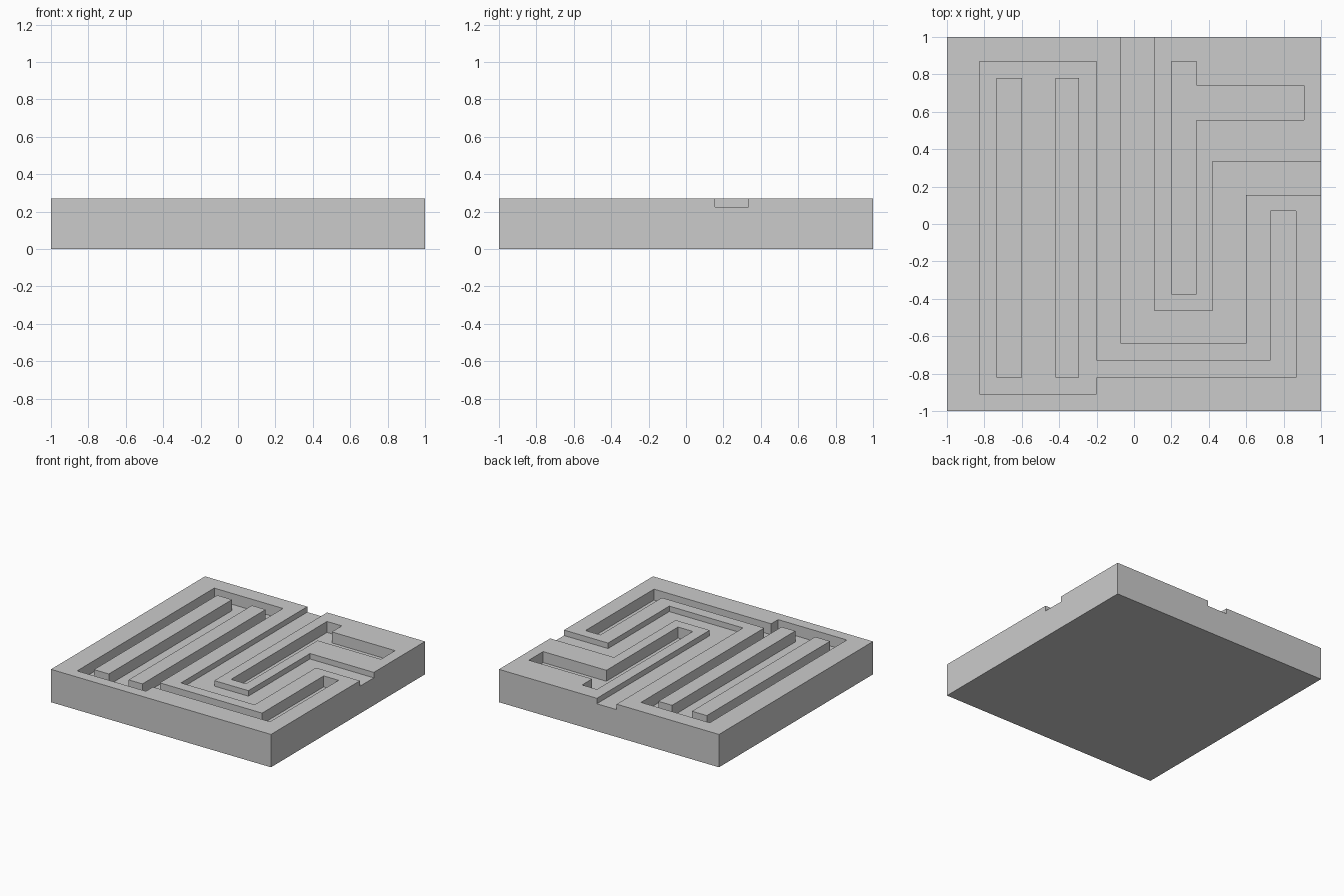
import bpy, bmesh

if "Cube" in bpy.data.objects:
    bpy.data.objects.remove(bpy.data.objects["Cube"])

TOP = 0.27      # plate thickness
SHALLOW = 0.045 # open channel depth
DEEP = 0.09     # pocket depth


def prism(name, points, z0, z1):
    bm = bmesh.new()
    face = bm.faces.new([bm.verts.new((x, y, z0)) for x, y in points])
    ext = bmesh.ops.extrude_face_region(bm, geom=[face])
    verts = [g for g in ext["geom"] if isinstance(g, bmesh.types.BMVert)]
    bmesh.ops.translate(bm, verts=verts, vec=(0, 0, z1 - z0))
    bmesh.ops.recalc_face_normals(bm, faces=bm.faces)
    mesh = bpy.data.meshes.new(name)
    bm.to_mesh(mesh)
    bm.free()
    obj = bpy.data.objects.new(name, mesh)
    bpy.context.collection.objects.link(obj)
    return obj


def rect(x0, y0, x1, y1):
    return [(x0, y0), (x1, y0), (x1, y1), (x0, y1)]


def cut(target, cutter):
    cutter.hide_render = True
    mod = target.modifiers.new("cut", 'BOOLEAN')
    mod.operation = 'DIFFERENCE'
    mod.solver = 'EXACT'
    mod.object = cutter
    bpy.context.view_layer.objects.active = target
    bpy.ops.object.modifier_apply(modifier=mod.name)
    bpy.data.objects.remove(cutter, do_unlink=True)


# Square base plate
plate = prism("plate", rect(-1, -1, 1, 1), 0, TOP)

# Shallow channel running out through the back and right edges
channel = prism("channel_cutter", [
    (-0.07, 1.1), (-0.07, -0.64), (0.6, -0.64), (0.6, 0.155), (1.1, 0.155),
    (1.1, 0.335), (0.42, 0.335), (0.42, -0.465), (0.11, -0.465), (0.11, 1.1)],
    TOP - SHALLOW, TOP + 0.1)

# Deep left pocket with its hooked arm, leaving two long bars standing
left_pocket = prism("left_pocket_cutter", [
    (-0.825, -0.91), (-0.2, -0.91), (-0.2, -0.82), (0.865, -0.82),
    (0.865, 0.07), (0.73, 0.07), (0.73, -0.73), (-0.2, -0.73),
    (-0.2, 0.87), (-0.825, 0.87)],
    TOP - DEEP, TOP + 0.1)
for x0, x1 in ((-0.735, -0.6), (-0.42, -0.295)):
    cut(left_pocket, prism("bar_cutter", rect(x0, -0.82, x1, 0.78), 0, 1))

# Deep right pocket with a short side branch
right_pocket = prism("right_pocket_cutter", [
    (0.2, -0.375), (0.335, -0.375), (0.335, 0.555), (0.91, 0.555),
    (0.91, 0.74), (0.335, 0.74), (0.335, 0.87), (0.2, 0.87)],
    TOP - DEEP, TOP + 0.1)

for cutter in (channel, left_pocket, right_pocket):
    cut(plate, cutter)
